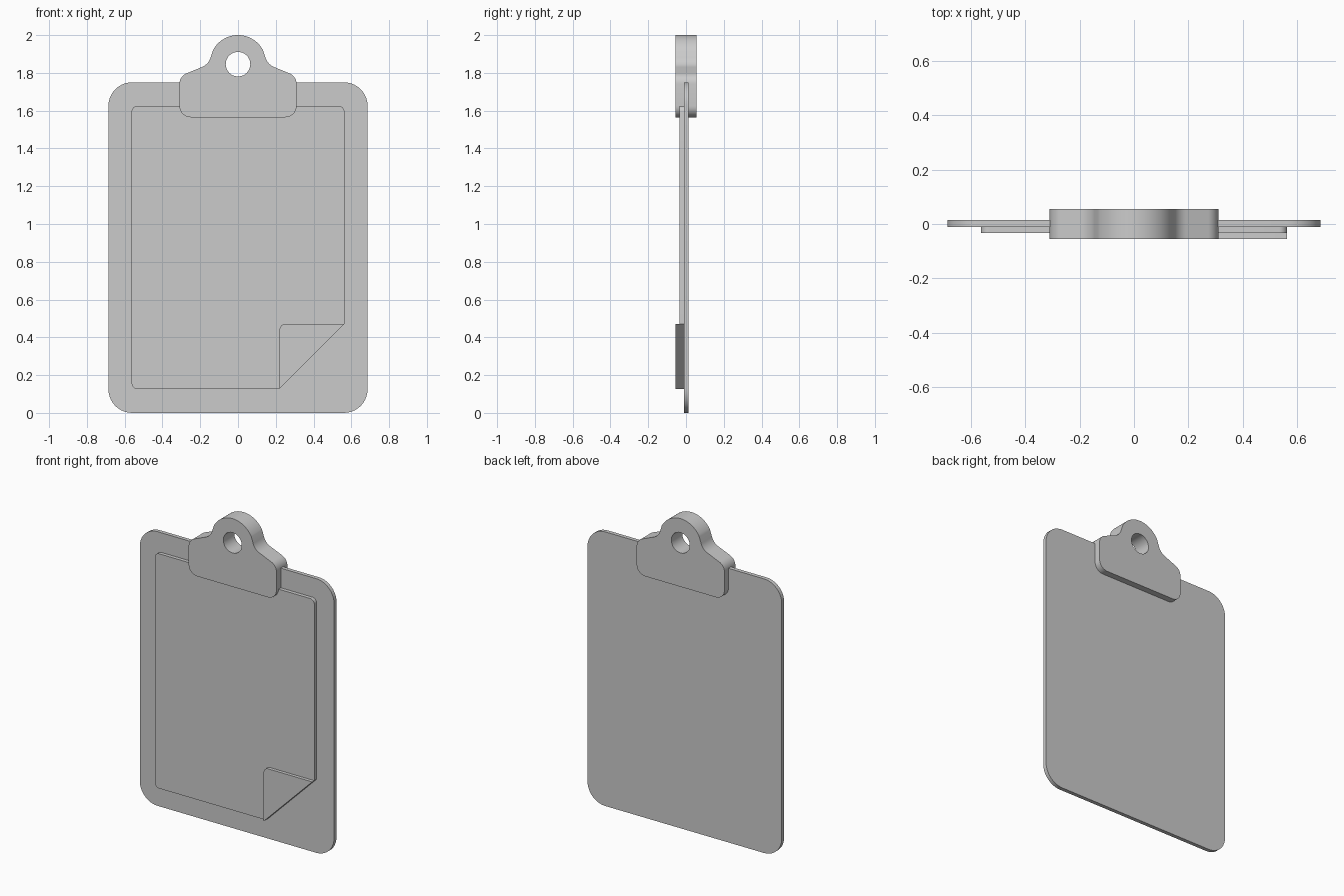
import bpy, bmesh, math
from mathutils import Vector, Matrix

if "Cube" in bpy.data.objects:
    bpy.data.objects.remove(bpy.data.objects["Cube"], do_unlink=True)

GREY = (0.6, 0.6, 0.6, 1)
grey = bpy.data.materials.new("plain grey")
grey.use_nodes = True
grey.diffuse_color = GREY
grey.node_tree.nodes["Principled BSDF"].inputs["Base Color"].default_value = GREY


def rounded(corners, steps=10):
    """Outline from (x, z, radius) corners, each corner replaced by an arc."""
    pts = []
    for i, (x, z, r) in enumerate(corners):
        p = Vector((x, z))
        if r == 0:
            pts.append(p)
            continue
        a = (Vector(corners[i - 1][:2]) - p).normalized()
        b = (Vector(corners[(i + 1) % len(corners)][:2]) - p).normalized()
        half = a.angle(b) / 2
        centre = p + (a + b).normalized() * r / math.sin(half)
        start = p + a * r / math.tan(half) - centre
        sweep = math.pi - 2 * half
        if a.x * b.y - a.y * b.x > 0:
            sweep = -sweep
        for k in range(steps + 1):
            pts.append(centre + Matrix.Rotation(sweep * k / steps, 2) @ start)
    return pts


def circle(cx, cz, r, start=0, end=360, n=48):
    return [Vector((cx + r * math.cos(math.radians(start + (end - start) * k / n)),
                    cz + r * math.sin(math.radians(start + (end - start) * k / n))))
            for k in range(n)]


def plate(name, outlines, front, back):
    """Upright slab between two depths; later outlines are holes."""
    curve = bpy.data.curves.new(name, "CURVE")
    curve.dimensions = "2D"
    curve.fill_mode = "BOTH"
    curve.extrude = (back - front) / 2
    for pts in outlines:
        spline = curve.splines.new("POLY")
        spline.points.add(len(pts) - 1)
        for sp, p in zip(spline.points, pts):
            sp.co = (p.x, p.y, 0, 1)
        spline.use_cyclic_u = True
    helper = bpy.data.objects.new(name + " outline", curve)
    bpy.context.collection.objects.link(helper)
    bpy.context.view_layer.update()
    mesh = bpy.data.meshes.new_from_object(
        helper.evaluated_get(bpy.context.evaluated_depsgraph_get()))
    bpy.data.objects.remove(helper, do_unlink=True)

    mesh.transform(Matrix.Translation((0, (front + back) / 2, 0))
                   @ Matrix.Rotation(math.pi / 2, 4, "X"))
    bm = bmesh.new()
    bm.from_mesh(mesh)
    bmesh.ops.remove_doubles(bm, verts=bm.verts, dist=0.0001)
    bmesh.ops.recalc_face_normals(bm, faces=bm.faces)
    bm.to_mesh(mesh)
    bm.free()
    mesh.materials.clear()
    mesh.materials.append(grey)

    obj = bpy.data.objects.new(name, mesh)
    bpy.context.collection.objects.link(obj)
    bpy.ops.object.select_all(action="DESELECT")
    obj.select_set(True)
    bpy.context.view_layer.objects.active = obj
    bpy.ops.object.shade_smooth_by_angle(angle=math.radians(30))
    return obj


# Backing board
W, H, R = 0.686, 1.75, 0.125
plate("board", [rounded([(-W, 0, R), (W, 0, R), (W, H, R), (-W, H, R)])], -0.011, 0.014)

# Paper sheet with its lower corner cut away
S, LOW, TOP, r = 0.563, 0.127, 1.625, 0.03
FX, FZ = 0.22, 0.47
plate("paper", [rounded([(-S, LOW, r), (FX, LOW, 0), (S, FZ, 0), (S, TOP, r), (-S, TOP, r)])],
      -0.034, -0.011)

# Folded corner lying on the paper
plate("folded_corner", [rounded([(FX, LOW, 0), (S, FZ, 0), (FX, FZ, r)])], -0.055, -0.034)

# Clip: shouldered base, round head and hanging hole
base = [(0.31, 1.565, 0.06), (0.31, 1.782, 0.06), (0.157, 1.845, 0.08)]
head = [(p.x, p.y, 0) for p in circle(0, 1.85, 0.15, 28, 152)] + [(-0.132, 1.92, 0)]
mirrored = [(-x, z, rad) for x, z, rad in reversed(base)]
plate("clip", [rounded(base + head + mirrored), circle(0, 1.846, 0.065)], -0.055, 0.055)
